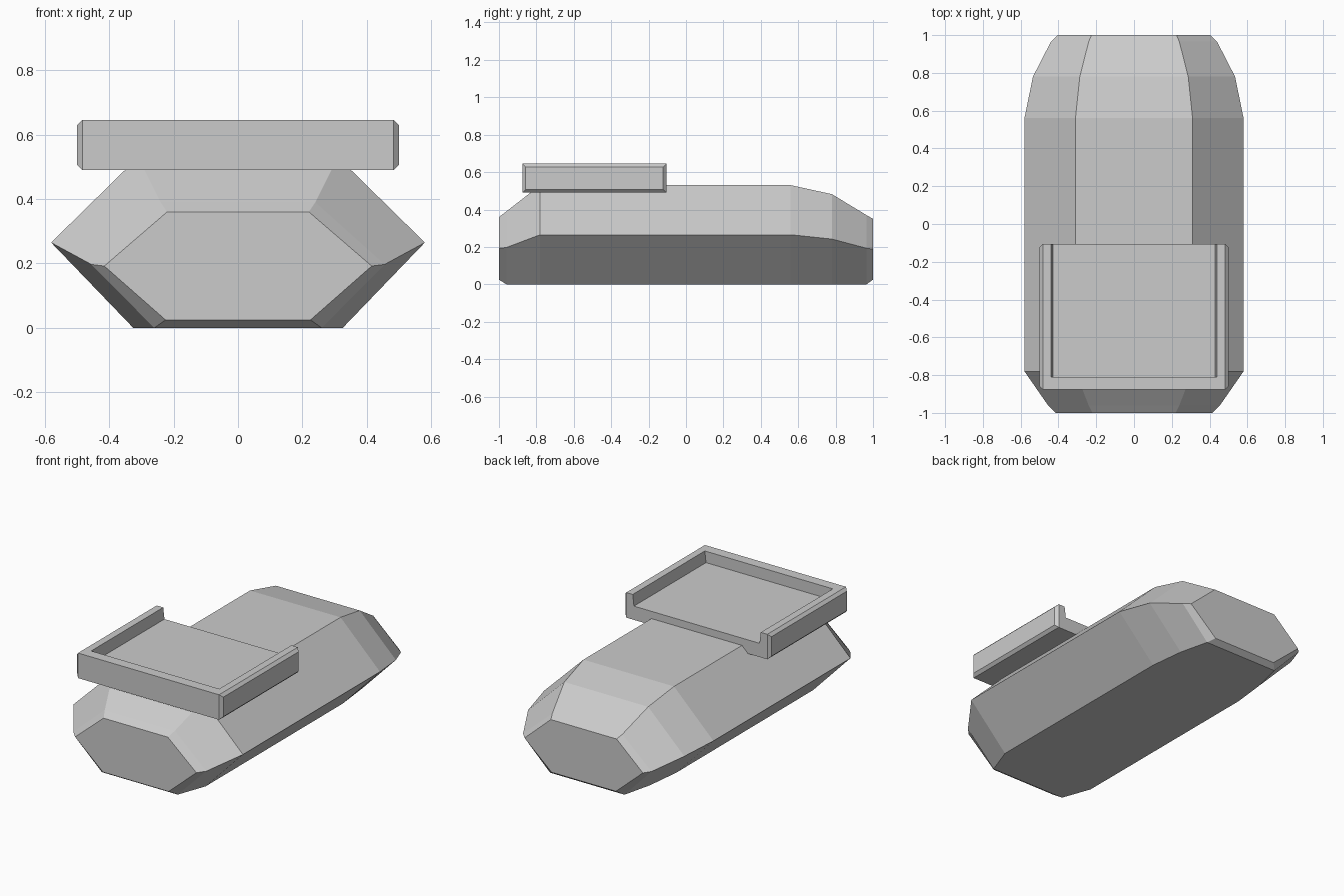
import bpy, bmesh

if "Cube" in bpy.data.objects:
    bpy.data.objects.remove(bpy.data.objects["Cube"])


def make_object(name, bm):
    bmesh.ops.recalc_face_normals(bm, faces=bm.faces)
    mesh = bpy.data.meshes.new(name)
    bm.to_mesh(mesh)
    bm.free()
    ob = bpy.data.objects.new(name, mesh)
    bpy.context.collection.objects.link(ob)
    return ob


def loft(name, rings):
    """Skin matching rings of points and cap both ends."""
    bm = bmesh.new()
    loops = [[bm.verts.new(p) for p in ring] for ring in rings]
    n = len(loops[0])
    for a, b in zip(loops, loops[1:]):
        for i in range(n):
            j = (i + 1) % n
            bm.faces.new((a[i], a[j], b[j], b[i]))
    bm.faces.new(loops[0])
    bm.faces.new(loops[-1])
    return make_object(name, bm)


def hexagon(y, bottom, middle, top):
    right = [(x, y, z) for x, z in (bottom, middle, top)]
    return right + [(-x, y, z) for x, y, z in reversed(right)]


# Faceted body: six-sided sections as (half width, height) at each y
full = ((.325, 0), (.58, .265), (.31, .53))
body = loft("body", [
    hexagon(-1.0, (.225, .025), (.415, .192), (.22, .36)),
    hexagon(-.96, (.26, 0), (.455, .197), (.24, .39)),
    hexagon(-.78, *full),
    hexagon(.34, *full),
    hexagon(.56, *full),
    hexagon(.78, (.30, 0), (.535, .242), (.287, .482)),
    hexagon(.965, (.255, 0), (.44, .193), (.24, .37)),
    hexagon(1.0, (.22, .025), (.405, .188), (.225, .35)),
])

# Tray slab with chamfered left and right ends
bm = bmesh.new()
bmesh.ops.create_cube(bm, size=1)
bmesh.ops.scale(bm, vec=(1, .77, .155), verts=bm.verts)
bmesh.ops.translate(bm, vec=(0, -.49, .5675), verts=bm.verts)
ends = [e for e in bm.edges if e.verts[0].co.x * e.verts[1].co.x > 0]
bmesh.ops.bevel(bm, geom=ends, offset=.017, segments=1, affect='EDGES')
tray = make_object("tray", bm)

# Recess cutter, tapered at the sides and open at the back
cutter = loft("recess_cutter", [
    [(-.43, y, .575), (.43, y, .575), (.445, y, .70), (-.445, y, .70)]
    for y in (-.81, .1)
])
cutter.hide_render = True
cutter.hide_viewport = True
cut = tray.modifiers.new("recess", 'BOOLEAN')
cut.operation = 'DIFFERENCE'
cut.solver = 'EXACT'
cut.object = cutter
